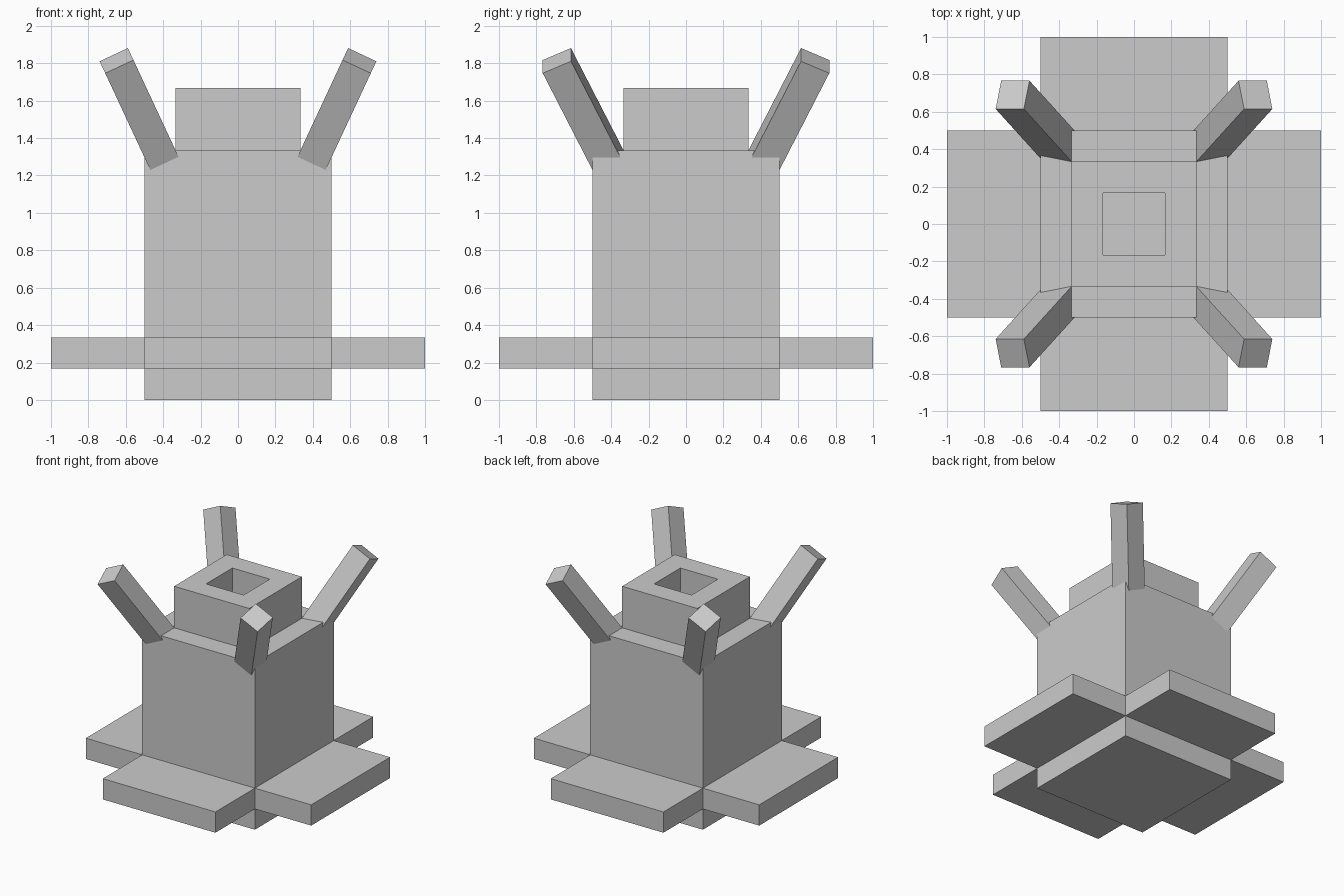
import bpy, bmesh
from math import radians
from mathutils import Matrix, Vector

if "Cube" in bpy.data.objects:
    bpy.data.objects.remove(bpy.data.objects["Cube"])

U = 1 / 6  # the model sits on a grid of 12 units


def finish(name, bm):
    bmesh.ops.recalc_face_normals(bm, faces=bm.faces)
    mesh = bpy.data.meshes.new(name)
    bm.to_mesh(mesh)
    bm.free()
    obj = bpy.data.objects.new(name, mesh)
    bpy.context.collection.objects.link(obj)
    return obj


def box(name, lo, hi, matrix=Matrix()):
    """Box between two corners given in grid units, then transformed."""
    lo, hi = Vector(lo) * U, Vector(hi) * U
    bm = bmesh.new()
    bmesh.ops.create_cube(bm, size=1)
    bmesh.ops.scale(bm, vec=hi - lo, verts=bm.verts)
    bmesh.ops.translate(bm, vec=(lo + hi) / 2, verts=bm.verts)
    bm.transform(matrix)
    return finish(name, bm)


def square_ring(name, outer, inner, z0, z1):
    """Square tube with closed rims, sizes in grid units."""
    bm = bmesh.new()
    corners = ((-1, -1), (1, -1), (1, 1), (-1, 1))
    section = ((outer, z0), (outer, z1), (inner, z1), (inner, z0))
    loops = [[bm.verts.new((x * r * U, y * r * U, z * U)) for x, y in corners]
             for r, z in section]
    for j in range(4):
        a, b = loops[j], loops[(j + 1) % 4]
        for i in range(4):
            k = (i + 1) % 4
            bm.faces.new((a[i], a[k], b[k], b[i]))
    return finish(name, bm)


# Main body
box("body", (-3, -3, 0), (3, 3, 8))

# Hollow neck on top of the body
square_ring("neck", 2, 1, 8, 10)

# Flat flap on each side near the bottom
for i, side in enumerate(("front", "right", "back", "left")):
    box(f"{side}_flap", (-3, -6, 1), (3, -3, 2),
        Matrix.Rotation(radians(90 * i), 4, 'Z'))

# Leaning horns: one built at the front right, hinged at the neck corner,
# then mirrored to the other three corners
hinge = (Matrix.Translation(Vector((2, -2, 8)) * U)
         @ Matrix.Rotation(radians(25), 4, 'Y')
         @ Matrix.Rotation(radians(25), 4, 'X'))
horns = box("corner_horns", (0, -1, 0), (1, 0, 4), hinge)
mirror = horns.modifiers.new("Mirror", 'MIRROR')
mirror.use_axis = (True, True, False)
mirror.use_mirror_merge = False
